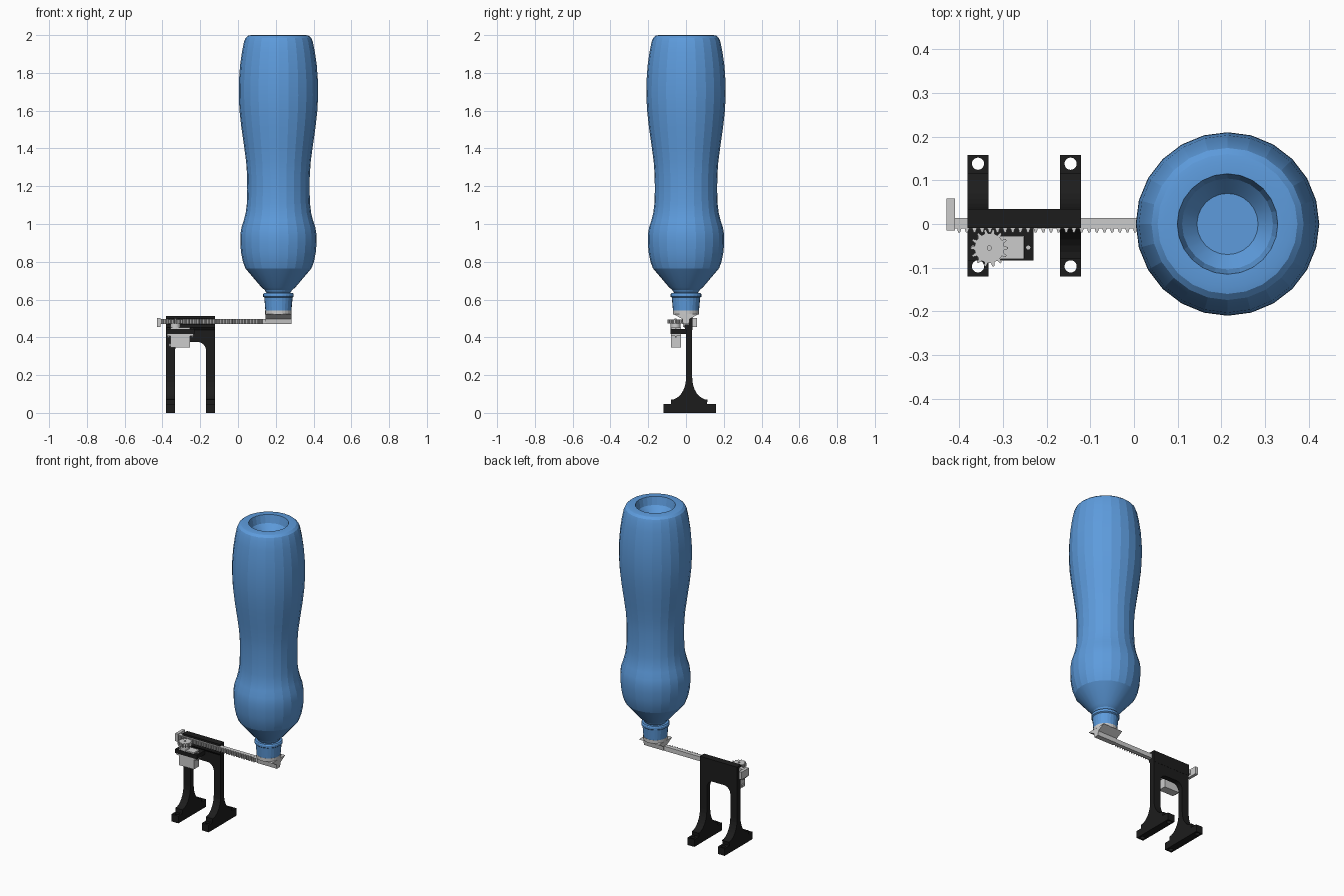
import bpy, bmesh, math
from mathutils import Vector

if "Cube" in bpy.data.objects:
    bpy.data.objects.remove(bpy.data.objects["Cube"])


def material(name, c):
    m = bpy.data.materials.new(name)
    m.diffuse_color = (*c, 1)
    m.use_nodes = True
    m.node_tree.nodes["Principled BSDF"].inputs["Base Color"].default_value = m.diffuse_color
    return m


BLUE = material("blue", (0.11, 0.33, 0.72))
BLACK = material("black", (0.012, 0.012, 0.012))


def finish(name, bm, mat=None):
    bmesh.ops.recalc_face_normals(bm, faces=bm.faces)
    me = bpy.data.meshes.new(name)
    bm.to_mesh(me)
    bm.free()
    ob = bpy.data.objects.new(name, me)
    bpy.context.collection.objects.link(ob)
    if mat:
        me.materials.append(mat)
    return ob


def prism(name, pts, axis, a, b, mat=None):
    """Extrude a 2D outline along an axis from a to b (remaining axes in xyz order)."""
    def place(p, t):
        v = list(p)
        v.insert("xyz".index(axis), t)
        return Vector(v)
    bm = bmesh.new()
    low = [bm.verts.new(place(p, a)) for p in pts]
    high = [bm.verts.new(place(p, b)) for p in pts]
    n = len(pts)
    bm.faces.new(low)
    bm.faces.new(high[::-1])
    for i in range(n):
        j = (i + 1) % n
        bm.faces.new((low[i], low[j], high[j], high[i]))
    return finish(name, bm, mat)


def box(name, x0, x1, y0, y1, z0, z1, mat=None):
    return prism(name, [(x0, y0), (x1, y0), (x1, y1), (x0, y1)], "z", z0, z1, mat)


def lathe(name, prof, cx, cy, n=24, mat=None):
    """Revolve (radius, z) points about a vertical axis and close both ends."""
    bm = bmesh.new()
    rings = [[bm.verts.new((cx + r * math.cos(2 * math.pi * k / n),
                            cy + r * math.sin(2 * math.pi * k / n), z))
              for k in range(n)] for r, z in prof]
    for p, q in zip(rings, rings[1:]):
        for k in range(n):
            bm.faces.new((p[k], p[(k + 1) % n], q[(k + 1) % n], q[k]))
    bm.faces.new(rings[0])
    bm.faces.new(rings[-1])
    return finish(name, bm, mat)


def smooth(ob, angle):
    bpy.ops.object.select_all(action="DESELECT")
    ob.select_set(True)
    bpy.context.view_layer.objects.active = ob
    bpy.ops.object.shade_smooth_by_angle(angle=math.radians(angle))


def cut(ob, cutter):
    m = ob.modifiers.new("cut", "BOOLEAN")
    m.operation, m.object, m.solver = "DIFFERENCE", cutter, "EXACT"
    cutter.hide_render = True
    cutter.hide_set(True)


def arc(cx, cy, rx, ry, a0, a1, n=8):
    return [(cx + rx * math.cos(math.radians(a0 + (a1 - a0) * i / n)),
             cy + ry * math.sin(math.radians(a0 + (a1 - a0) * i / n))) for i in range(n + 1)]


# Upside-down bottle with a recessed base
BX = 0.214
bottle = lathe("bottle", [
    (0.062, 0.61), (0.062, 0.635), (0.068, 0.642), (0.072, 0.65), (0.09, 0.665), (0.175, 0.765),
    (0.188, 0.80), (0.198, 0.85), (0.202, 0.90), (0.202, 0.94), (0.196, 0.98), (0.183, 1.02),
    (0.173, 1.06), (0.167, 1.11), (0.165, 1.18), (0.166, 1.26), (0.171, 1.33), (0.183, 1.42),
    (0.196, 1.51), (0.206, 1.60), (0.210, 1.68), (0.209, 1.76), (0.203, 1.84), (0.193, 1.91),
    (0.182, 1.965), (0.174, 1.985), (0.160, 1.997), (0.145, 2.0), (0.115, 2.0),
    (0.104, 1.95), (0.070, 1.91)], BX, 0, 24, BLUE)
smooth(bottle, 13)

# Bottle cap
cap = lathe("bottle_cap", [(0.069, 0.543), (0.075, 0.61), (0.081, 0.615), (0.081, 0.628),
                           (0.077, 0.634), (0.062, 0.634)], BX, 0, 24, BLUE)
smooth(cap, 13)

# Bottle holder: thin disc on a tapered saddle at the rack end
lathe("holder_disc", [(0.07, 0.522), (0.07, 0.543)], BX, 0, 24)
prism("holder_saddle", [(-0.016, 0.47), (0.016, 0.47), (0.02, 0.497), (0.068, 0.524),
                        (-0.068, 0.524), (-0.02, 0.497)], "x", 0.145, 0.283)

# Toothed rack with a cross handle
PITCH, TOP = 0.0175, -0.010
teeth = [(-0.41, 0.014), (-0.41, TOP)]
for i in range(31):
    x = -0.405 + i * PITCH
    teeth += [(x, TOP), (x + 0.003, -0.020), (x + 0.007, -0.020), (x + 0.010, TOP)]
teeth += [(0.283, TOP), (0.283, 0.014)]
prism("rack", teeth, "z", 0.470, 0.498)
box("rack_handle", -0.429, -0.41, -0.015, 0.058, 0.455, 0.503)

# Stand: two legs with flared feet, drilled for bolts
leg_profile = ([(-0.12, 0), (0.158, 0), (0.158, 0.046), (0.11, 0.046)]
               + arc(0.115, 0.185, 0.082, 0.115, 270, 180)
               + [(0.033, 0.40), (0.0, 0.40)]
               + arc(-0.08, 0.185, 0.08, 0.115, 0, -90)
               + [(-0.08, 0.046), (-0.12, 0.046)])
for side, x in (("left", -0.357), ("right", -0.145)):
    leg = prism(side + "_leg", leg_profile, "x", x - 0.024, x + 0.024, BLACK)
    for k, y in enumerate((-0.097, 0.138)):
        cut(leg, lathe(f"{side}_bolt_cutter_{k}", [(0.014, -0.02), (0.014, 0.08)], x, y, 20))

# Bridge between the legs with arched underside
bridge = ([(-0.381, 0.455), (-0.381, 0.38), (-0.333, 0.32)]
          + arc(-0.288, 0.33, 0.045, 0.045, 180, 90)
          + arc(-0.214, 0.33, 0.045, 0.045, 90, 0)
          + [(-0.169, 0.32), (-0.121, 0.38), (-0.121, 0.455)])
prism("bridge", bridge, "y", 0, 0.033, BLACK)

# C-shaped channel that guides the rack
prism("rack_channel", [(0.0, 0.44), (0.034, 0.44), (0.034, 0.513), (-0.009, 0.513), (-0.009, 0.501),
                       (0.016, 0.501), (0.016, 0.467), (-0.009, 0.467), (-0.009, 0.452)],
      "x", -0.381, -0.121, BLACK)

# Motor shelf, motor body, mounting tabs and screws
shelf = box("motor_shelf", -0.381, -0.23, -0.083, 0.005, 0.418, 0.444, BLACK)
cut(shelf, box("shelf_cutter", -0.357, -0.252, -0.079, -0.028, 0.40, 0.46))
box("motor_body", -0.358, -0.253, -0.08, -0.027, 0.347, 0.452)
box("motor_tabs", -0.375, -0.236, -0.08, -0.027, 0.408, 0.418)
box("motor_cable_exit", -0.366, -0.356, -0.065, -0.042, 0.352, 0.368)
for k, x in enumerate((-0.368, -0.242)):
    lathe(f"motor_screw_{k}", [(0.005, 0.40), (0.005, 0.447)], x, -0.054, 10)

# Drive gear on its hub
GX, GY, N = -0.331, -0.055, 14
gear = []
for i in range(N):
    for f, r in ((-0.27, 0.034), (-0.12, 0.043), (0.12, 0.043), (0.27, 0.034)):
        a = 2 * math.pi * (i + f) / N
        gear.append((GX + r * math.cos(a), GY + r * math.sin(a)))
prism("drive_gear", gear, "z", 0.473, 0.495)
smooth(lathe("gear_hub", [(0.026, 0.445), (0.026, 0.474)], GX, GY, 24), 30)
smooth(lathe("gear_screw", [(0.006, 0.49), (0.006, 0.499)], GX, GY, 12), 35)
